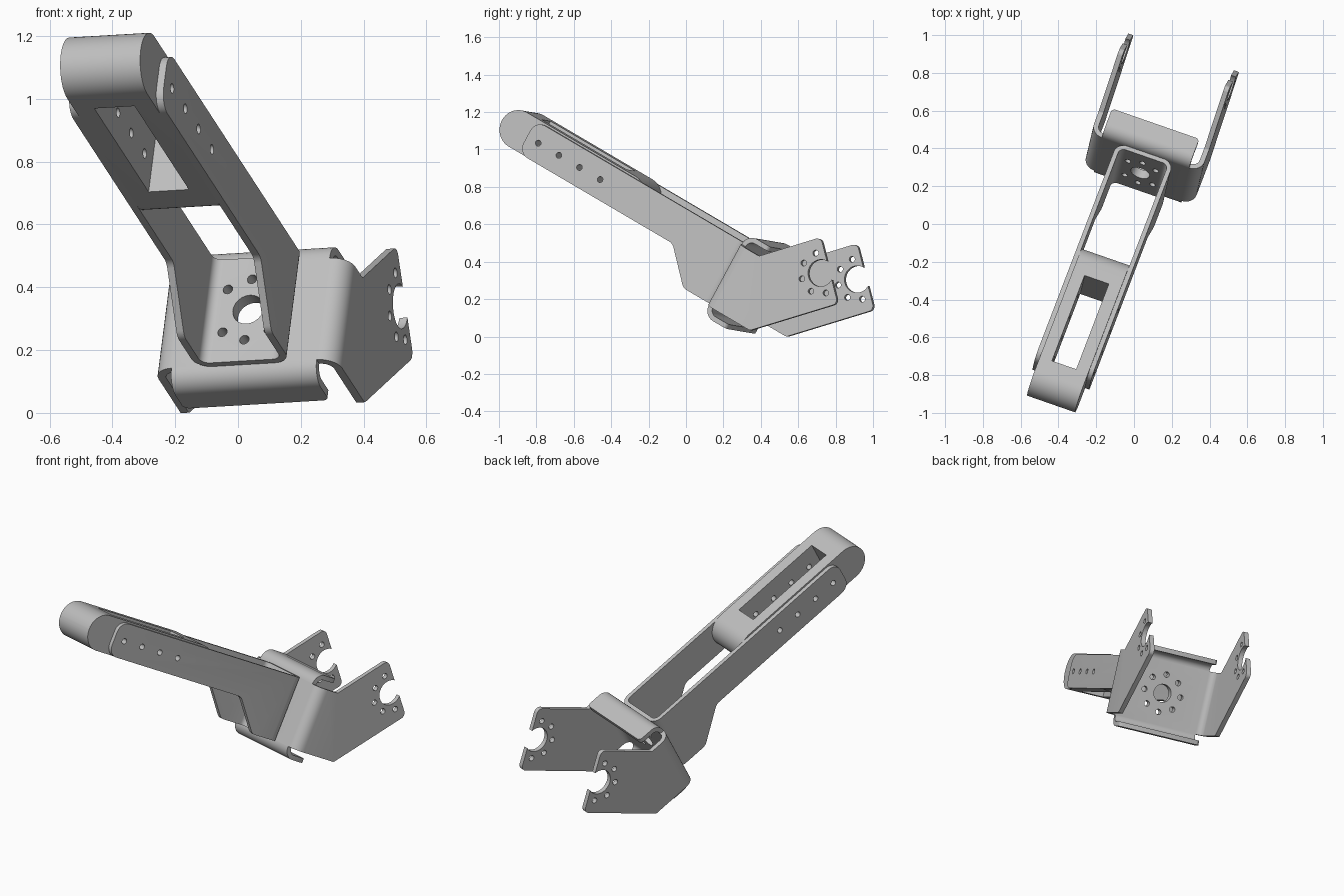
import bpy, bmesh, math
from mathutils import Vector, Matrix

if "Cube" in bpy.data.objects:
    bpy.data.objects.remove(bpy.data.objects["Cube"], do_unlink=True)

grey = bpy.data.materials.new("plain_grey")
grey.use_nodes = True
colour = (0.52, 0.52, 0.52, 1)
grey.diffuse_color = colour
grey.node_tree.nodes["Principled BSDF"].inputs["Base Color"].default_value = colour

# Tilted frame: s across the arm, t along the arm, h out of its upper side
S = Vector((0.943, -0.328, 0.056)).normalized()
T = Vector((0.3135, 0.8185, -0.481))
T = (T - S * T.dot(S)).normalized()
H = S.cross(T)
frame = Matrix((S, T, H)).transposed().to_4x4()
frame.translation = (0.04, 0.29, 0.318)


def rounded(corners, seg=8):
    """Turn (x, y, radius) corners into an outline with fillets."""
    out = []
    n = len(corners)
    for i, c in enumerate(corners):
        p = Vector(c[:2])
        if len(c) < 3:
            out.append(p)
            continue
        d1 = (Vector(corners[i - 1][:2]) - p).normalized()
        d2 = (Vector(corners[(i + 1) % n][:2]) - p).normalized()
        half = d1.angle(d2) / 2
        mid = p + (d1 + d2).normalized() * c[2] / math.sin(half)
        reach = c[2] / math.tan(half)
        v1, v2 = p + d1 * reach - mid, p + d2 * reach - mid
        phi = math.pi - 2 * half
        for k in range(seg + 1):
            f = k / seg
            out.append(mid + (v1 * math.sin((1 - f) * phi) + v2 * math.sin(f * phi)) / math.sin(phi))
    return out


def circle(x, y, r, n=24):
    return [Vector((x + r * math.cos(math.tau * k / n), y + r * math.sin(math.tau * k / n)))
            for k in range(n)]


def ring(x, y, r, steps, hole=0.016):
    return [circle(x + r * math.cos(k * math.pi / 4), y + r * math.sin(k * math.pi / 4), hole, 16)
            for k in steps]


def prism(name, outlines, axis, lo, hi):
    """Extrude outlines along one axis of the tilted frame."""
    place = {"s": lambda p, d: (d, p.x, p.y),
             "t": lambda p, d: (p.x, d, p.y),
             "h": lambda p, d: (p.x, p.y, d)}[axis]
    bm = bmesh.new()
    for pts in outlines:
        a = [bm.verts.new(place(p, lo)) for p in pts]
        b = [bm.verts.new(place(p, hi)) for p in pts]
        bm.faces.new(a)
        bm.faces.new(b)
        for i in range(len(pts)):
            j = (i + 1) % len(pts)
            bm.faces.new((a[i], a[j], b[j], b[i]))
    bmesh.ops.recalc_face_normals(bm, faces=bm.faces[:])
    me = bpy.data.meshes.new(name)
    bm.to_mesh(me)
    bm.free()
    me.materials.append(grey)
    ob = bpy.data.objects.new(name, me)
    bpy.context.collection.objects.link(ob)
    return ob


def combine(ob, tool, operation):
    """Apply a boolean and discard the tool."""
    mod = ob.modifiers.new("cut", "BOOLEAN")
    mod.operation, mod.solver, mod.object = operation, "EXACT", tool
    bpy.context.view_layer.objects.active = ob
    bpy.ops.object.modifier_apply(modifier=mod.name)
    bpy.data.objects.remove(tool, do_unlink=True)


def channel(name, half, base, end, thick, bend, lo, hi):
    """Bent U-shaped sheet with its legs running from base to end."""
    inner = base + math.copysign(thick, end - base)
    w, r = half - thick, bend - thick
    pts = [(-half, end), (-half, base, bend), (half, base, bend), (half, end),
           (w, end), (w, inner, r), (-w, inner, r), (-w, end)]
    return prism(name, [rounded(pts)], "h", lo, hi)


# Long arm: U sheet trimmed to its side outline
arm = channel("arm_bracket", 0.159, 0, -1.5, 0.024, 0.055, -0.3, 0.3)
arm_side = rounded([(0.1, 0.188), (-1.38, 0.188, 0.06), (-1.38, -0.01, 0.06),
                    (-0.373, -0.01, 0.05), (-0.2, -0.188, 0.05), (0.1, -0.188)])
combine(arm, prism("tool", [arm_side], "s", -1, 1), "INTERSECT")
screw_holes = [circle(-1.307 + 0.1347 * k, 0.089, 0.016, 16) for k in range(4)]
combine(arm, prism("tool", screw_holes, "s", -1, 1), "DIFFERENCE")
arm_holes = [circle(0, 0, 0.052)] + ring(0, 0, 0.11, (1, 2, 3, 5, 6, 7))
combine(arm, prism("tool", arm_holes, "t", -0.1, 0.1), "DIFFERENCE")

# Round-ended block held between the arm plates
end_r = 0.1035
block = prism("end_block", [rounded([(-1.556, -0.01, end_r), (-1.556, 0.198, end_r),
                                     (-0.64, 0.198, end_r), (-0.64, -0.01, end_r)], 12)],
              "s", -0.135, 0.135)
window = [Vector(p) for p in ((-0.068, -1.38), (0.068, -1.38), (0.068, -0.828), (-0.068, -0.828))]
combine(block, prism("tool", [window], "h", -1, 1), "DIFFERENCE")
combine(block, prism("tool", screw_holes, "s", -1, 1), "DIFFERENCE")

# Fork: wide U sheet whose legs turn upward by 45 degrees
thick, bend, half_w, half_h = 0.027, 0.065, 0.31, 0.185
fork = channel("fork_bracket", half_w, 0, 1, thick, bend, -0.6, 0.7)


def leg(p, q):
    return ((p - q) * math.sqrt(0.5), (p + q) * math.sqrt(0.5))


tip, upper, lower = 0.592, 0.032, -0.338
fork_side = rounded([(-0.1, half_h), (half_h - upper * math.sqrt(2), half_h, 0.02),
                     leg(tip, upper) + (0.03,), leg(tip, lower) + (0.03,),
                     (-half_h - lower * math.sqrt(2), -half_h, 0.02), (-0.1, -half_h)])
combine(fork, prism("tool", [fork_side], "s", -1, 1), "INTERSECT")
cx, cy = 0.4915, 0.275
combine(fork, prism("tool", [circle(cx, cy, 0.072, 40)] + ring(cx, cy, 0.111, range(3, 8)),
                    "s", -1, 1), "DIFFERENCE")
combine(fork, prism("tool", [circle(0, 0, 0.052)] + ring(0, 0, 0.11, range(8)), "t", -0.05, 0.05),
        "DIFFERENCE")

# Curled lips above and below the fork base
parts = [arm, block, fork]
lip_w, lip_t, lip_h = half_w - bend, 0.15, half_h + bend
for name, side in (("upper_lip", 1), ("lower_lip", -1)):
    section = [(0, half_h), (0, lip_h, bend - 0.0005), (lip_t, lip_h), (lip_t, lip_h - thick),
               (thick, lip_h - thick, bend - thick - 0.0005), (thick, half_h)]
    lip = prism(name, [rounded([(c[0], c[1] * side) + c[2:] for c in section])], "s", -lip_w, lip_w)
    plan = rounded([(-lip_w - 0.001, -0.1), (lip_w + 0.001, -0.1), (lip_w + 0.001, lip_t + 0.001, 0.025),
                    (-lip_w - 0.001, lip_t + 0.001, 0.025)])
    combine(lip, prism("tool", [plan], "h", -1, 1), "INTERSECT")
    parts.append(lip)

# Tilt everything into place and shade
bpy.ops.object.select_all(action="DESELECT")
for ob in parts:
    ob.matrix_world = frame
    ob.select_set(True)
bpy.context.view_layer.objects.active = arm
bpy.ops.object.shade_smooth_by_angle(angle=math.radians(30))
